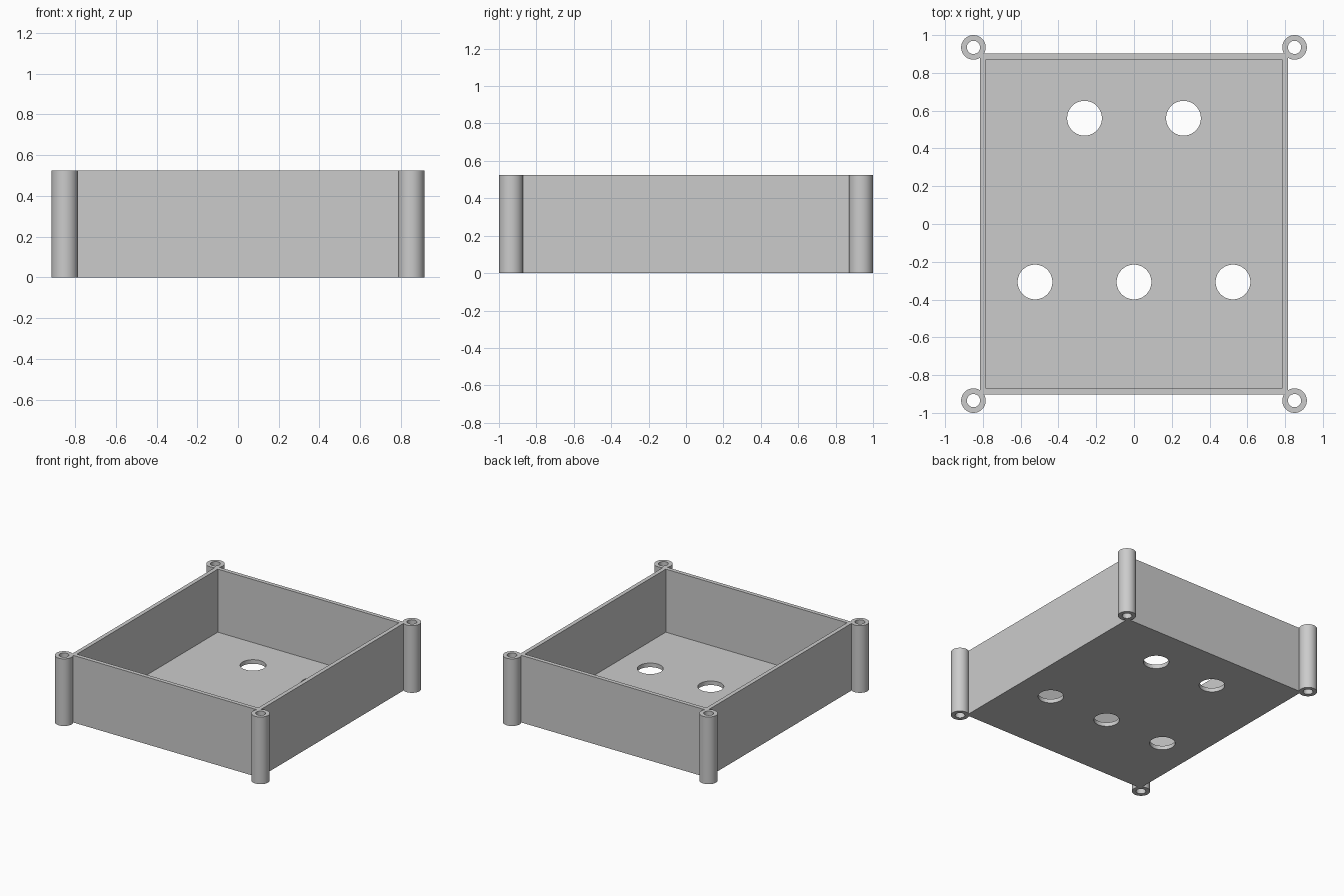
import bpy

if "Cube" in bpy.data.objects:
    bpy.data.objects.remove(bpy.data.objects["Cube"], do_unlink=True)

HEIGHT = 0.525
WALL = 0.032
HALF_X, HALF_Y = 0.816, 0.902
POST_X, POST_Y = 0.85, 0.935
POST_R, BORE_R, HOLE_R = 0.065, 0.035, 0.092

grey = bpy.data.materials.new("light grey plastic")
grey.use_nodes = True
colour = (0.6, 0.6, 0.6, 1)
grey.diffuse_color = colour
grey.node_tree.nodes["Principled BSDF"].inputs["Base Color"].default_value = colour


def box(name, half_x, half_y, z0, z1):
    bpy.ops.mesh.primitive_cube_add(size=2, location=(0, 0, (z0 + z1) / 2))
    ob = bpy.context.object
    ob.name = name
    ob.scale = (half_x, half_y, (z1 - z0) / 2)
    bpy.ops.object.transform_apply(location=True, scale=True)
    ob.data.materials.append(grey)
    return ob


def cylinder(name, radius, x, y, z0, z1):
    bpy.ops.mesh.primitive_cylinder_add(vertices=64, radius=radius, depth=z1 - z0,
                                        location=(x, y, (z0 + z1) / 2))
    ob = bpy.context.object
    ob.name = name
    bpy.ops.object.transform_apply(location=True)
    ob.data.materials.append(grey)
    return ob


def combine(target, other, operation):
    """Apply a boolean and remove the helper."""
    mod = target.modifiers.new("boolean", "BOOLEAN")
    mod.operation = operation
    mod.solver = "EXACT"
    mod.object = other
    bpy.context.view_layer.objects.active = target
    bpy.ops.object.modifier_apply(modifier=mod.name)
    bpy.data.objects.remove(other, do_unlink=True)


# Open tray: outer block with the cavity cut from above
tray = box("enclosure_tray", HALF_X, HALF_Y, 0, HEIGHT)
combine(tray, box("cavity_cutter", HALF_X - WALL, HALF_Y - WALL, WALL, HEIGHT + 0.1),
        "DIFFERENCE")

# Corner posts merged into the tray, then bored through
corners = [(sx * POST_X, sy * POST_Y) for sx in (-1, 1) for sy in (-1, 1)]
for x, y in corners:
    combine(tray, cylinder("corner_post", POST_R, x, y, 0, HEIGHT), "UNION")
for x, y in corners:
    combine(tray, cylinder("bore_cutter", BORE_R, x, y, -0.1, HEIGHT + 0.1), "DIFFERENCE")

# Floor holes: two at the back, three at the front
floor_holes = [(x, 0.56) for x in (-0.262, 0.262)] + [(x, -0.307) for x in (-0.524, 0, 0.524)]
for x, y in floor_holes:
    combine(tray, cylinder("hole_cutter", HOLE_R, x, y, -0.1, WALL + 0.1), "DIFFERENCE")

# Smooth round walls, keep the box edges sharp
bpy.ops.object.select_all(action="DESELECT")
tray.select_set(True)
bpy.context.view_layer.objects.active = tray
bpy.ops.object.shade_smooth_by_angle()
